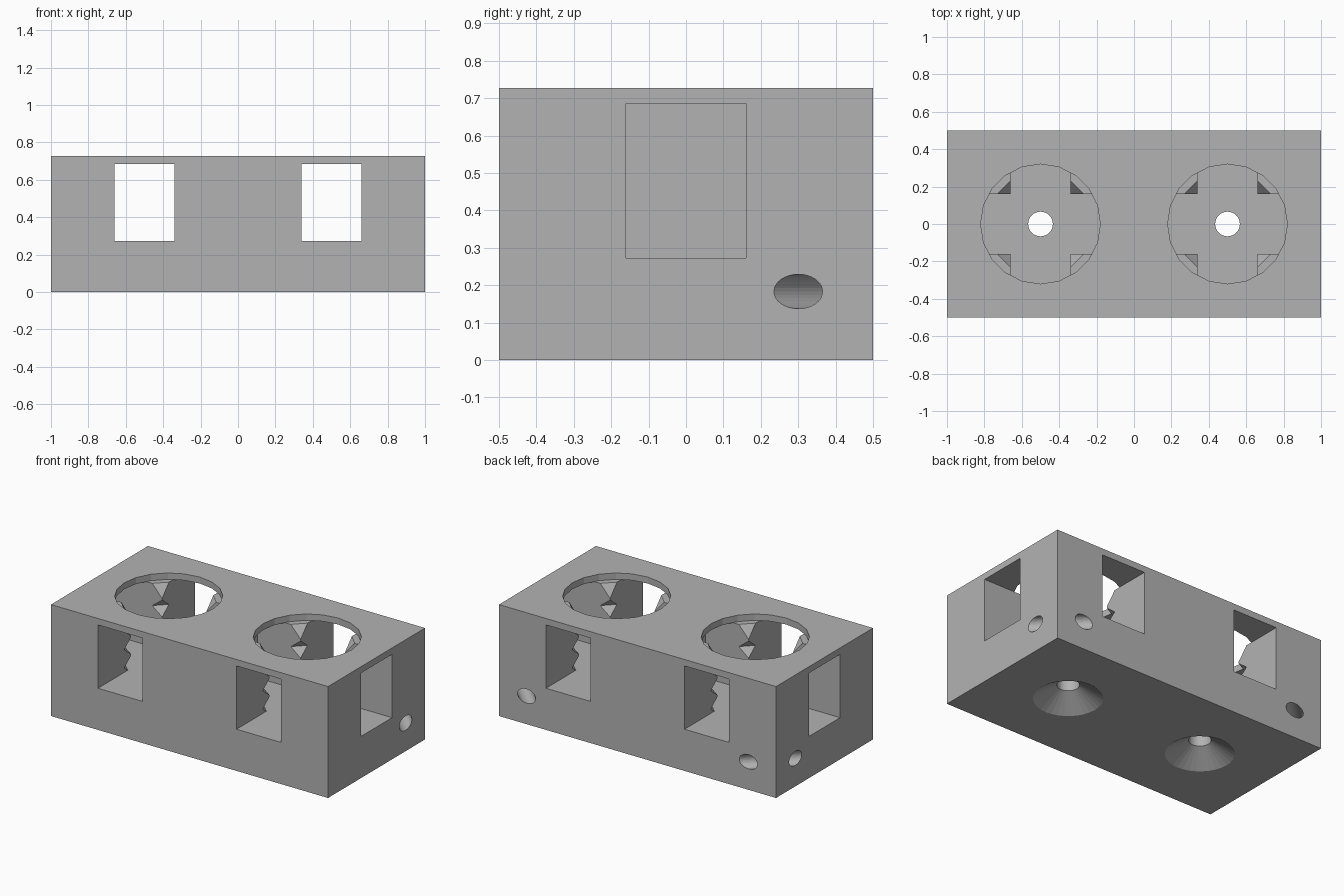
import bpy, bmesh, math
from mathutils import Matrix, Vector

cube = bpy.data.objects.get("Cube")
if cube:
    bpy.data.objects.remove(cube, do_unlink=True)

HEIGHT, FLOOR, ROOF, ARM = 0.727, 0.272, 0.685, 0.16

grey = bpy.data.materials.new("plain grey")
grey.use_nodes = True
colour = (0.45, 0.45, 0.45, 1)
grey.diffuse_color = colour
grey.node_tree.nodes["Principled BSDF"].inputs["Base Color"].default_value = colour


def new_object(name, bm):
    bmesh.ops.recalc_face_normals(bm, faces=bm.faces)
    mesh = bpy.data.meshes.new(name)
    bm.to_mesh(mesh)
    bm.free()
    mesh.materials.append(grey)
    obj = bpy.data.objects.new(name, mesh)
    bpy.context.collection.objects.link(obj)
    return obj


def box(name, low, high):
    bm = bmesh.new()
    bmesh.ops.create_cube(bm, size=1)
    low, high = Vector(low), Vector(high)
    bmesh.ops.scale(bm, vec=high - low, verts=bm.verts)
    bmesh.ops.translate(bm, vec=(low + high) / 2, verts=bm.verts)
    return new_object(name, bm)


def lathe(name, profile, sides, x):
    """Closed solid turned about a vertical axis from (radius, z) points."""
    bm = bmesh.new()
    rings = []
    for r, z in profile:
        angles = [2 * math.pi * i / sides for i in range(sides)]
        rings.append([bm.verts.new((x + r * math.cos(a), r * math.sin(a), z)) for a in angles])
    for a, b in zip(rings, rings[1:]):
        for i in range(sides):
            j = (i + 1) % sides
            bm.faces.new((a[i], a[j], b[j], b[i]))
    bm.faces.new(rings[0])
    bm.faces.new(rings[-1])
    return new_object(name, bm)


def cut(target, cutter):
    cutter.hide_render = True
    mod = target.modifiers.new("cut", 'BOOLEAN')
    mod.operation = 'DIFFERENCE'
    mod.solver = 'EXACT'
    mod.object = cutter
    bpy.context.view_layer.objects.active = target
    bpy.ops.object.modifier_apply(modifier=mod.name)
    bpy.data.objects.remove(cutter, do_unlink=True)


block = box("block", (-1, -0.5, 0), (1, 0.5, HEIGHT))

# Round wells: open lip, small ledge, then ridged corner posts
wide, narrow, step = 0.28, 0.225, 0.06
well = [(0.32, HEIGHT + 0.1), (0.32, ROOF), (wide, ROOF)]
well += [(narrow if i % 2 == 0 else wide, 0.6 - i * step) for i in range(6)]
well.append((0.253, FLOOR))

# Screw hole with a countersink underneath
screw = [(0.235, -0.02), (0.205, 0), (0.066, 0.09), (0.066, 0.45)]

for side in (-1, 1):
    x = side * 0.5
    cut(block, lathe("well_cutter", well, 20, x))

    # Window channels crossing under the lip
    cut(block, box("front_window_cutter", (x - ARM, -0.6, FLOOR), (x + ARM, 0.6, ROOF)))
    ends = sorted((side * 0.03, side * 1.1))
    cut(block, box("end_window_cutter", (ends[0], -ARM, FLOOR), (ends[1], ARM, ROOF)))
    cut(block, lathe("screw_cutter", screw, 32, x))

    # Slanted cord hole through the back corner
    bm = bmesh.new()
    direction = Vector((-side, 1, 0))
    place = Matrix.Translation((side * 0.9, 0.4, 0.183)) @ direction.to_track_quat('Z', 'Y').to_matrix().to_4x4()
    bmesh.ops.create_cone(bm, cap_ends=True, segments=32, radius1=0.046, radius2=0.046, depth=0.6, matrix=place)
    cut(block, new_object("cord_hole_cutter", bm))
